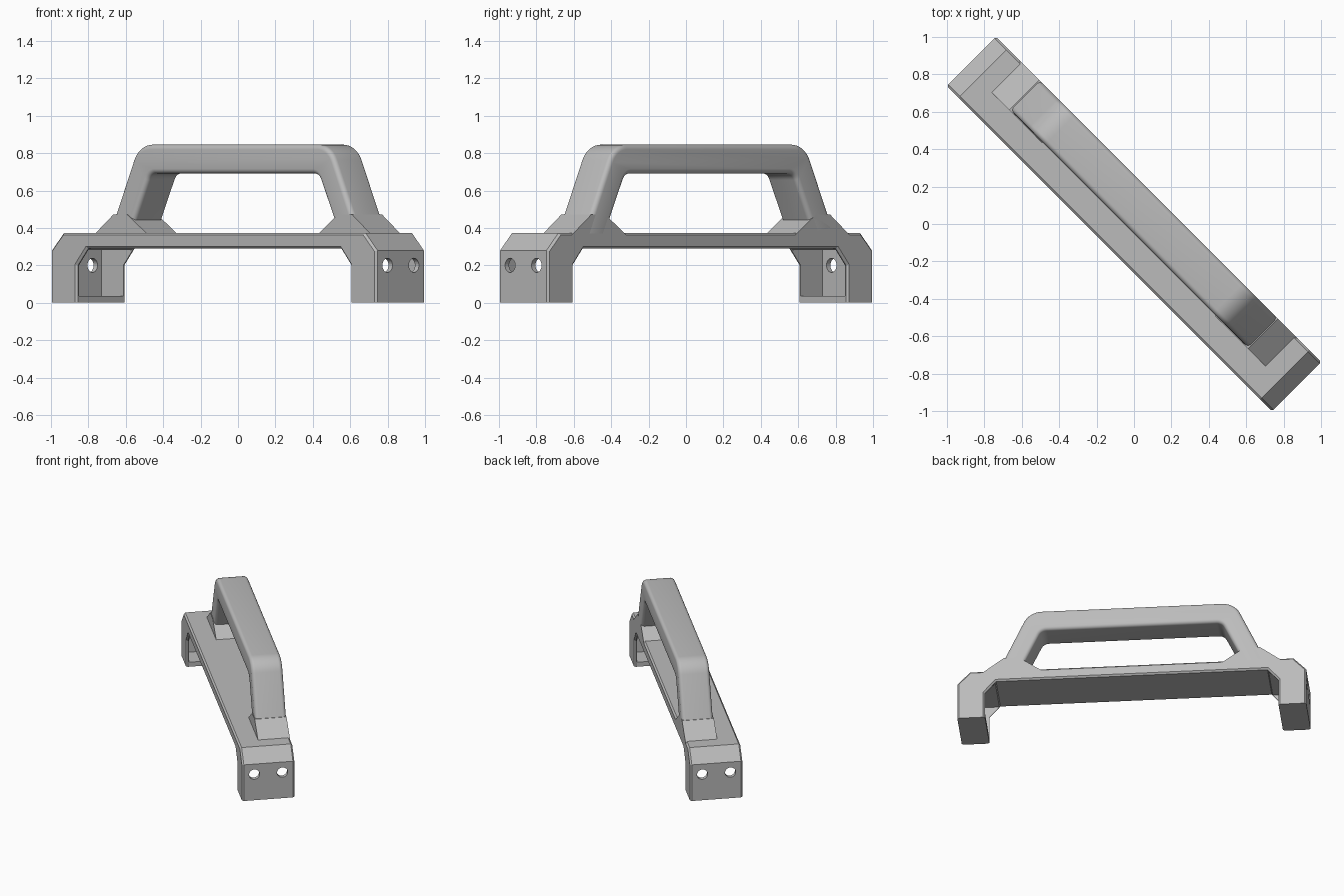
import bpy, bmesh, math
from mathutils import Vector, Matrix

if "Cube" in bpy.data.objects:
    bpy.data.objects.remove(bpy.data.objects["Cube"])

TURN = Matrix.Rotation(math.radians(-45), 4, 'Z')
W = 0.187                      # half width of the base
grey = bpy.data.materials.new("grey plastic")
grey.diffuse_color = (0.5, 0.5, 0.5, 1)
grey.use_nodes = True
grey.node_tree.nodes["Principled BSDF"].inputs["Base Color"].default_value = grey.diffuse_color


def mirrored(half):
    """Close a profile given for its right half."""
    return half + [(-x, z, *r) for x, z, *r in reversed(half)]


def rounded(points, steps=8):
    """Replace corners that carry a radius with arcs."""
    out = []
    for i, p in enumerate(points):
        c = Vector(p[:2])
        if len(p) < 3:
            out.append(c)
            continue
        a = (Vector(points[i - 1][:2]) - c).normalized()
        b = (Vector(points[(i + 1) % len(points)][:2]) - c).normalized()
        half = a.angle(b) / 2
        centre = c + (a + b).normalized() * p[2] / math.sin(half)
        s = c + a * p[2] / math.tan(half) - centre
        e = c + b * p[2] / math.tan(half) - centre
        for k in range(steps + 1):
            d = s.normalized().slerp(e.normalized(), k / steps)
            out.append(centre + d * p[2])
    return out


def extrude(name, profile, y0, y1, bevel=0.0, segments=1, keep_below=0.001):
    """Extrude an x-z profile along y, bevelling the rims above a height."""
    bm = bmesh.new()
    face = bm.faces.new([bm.verts.new((p[0], y0, p[1])) for p in profile])
    ext = bmesh.ops.extrude_face_region(bm, geom=[face])
    new = [v for v in ext['geom'] if isinstance(v, bmesh.types.BMVert)]
    bmesh.ops.translate(bm, verts=new, vec=(0, y1 - y0, 0))
    bmesh.ops.recalc_face_normals(bm, faces=bm.faces)
    if bevel:
        rim = [e for e in bm.edges if abs(e.verts[0].co.y - e.verts[1].co.y) < 1e-5
               and max(v.co.z for v in e.verts) > keep_below]
        bmesh.ops.bevel(bm, geom=rim, offset=bevel, segments=segments,
                        profile=0.5, affect='EDGES')
    return finish(name, bm)


def finish(name, bm):
    me = bpy.data.meshes.new(name)
    bm.to_mesh(me)
    bm.free()
    me.materials.append(grey)
    ob = bpy.data.objects.new(name, me)
    bpy.context.collection.objects.link(ob)
    ob.matrix_world = TURN
    return ob


def cut(target, cutter):
    m = target.modifiers.new("cut", 'BOOLEAN')
    m.operation, m.solver, m.object = 'DIFFERENCE', 'EXACT', cutter
    cutter.hide_render = True
    cutter.hide_set(True)


# Bridge-shaped base with chamfered shoulders
base = extrude("base", mirrored([(0.957, 0.29), (1.035, 0.2), (1.035, 0), (1.23, 0),
                                 (1.23, 0.28), (1.14, 0.373)]), -W, W, 0.012)

# Hollow pockets inside both legs, and two screw holes in each end wall
for side, s in (("right", 1), ("left", -1)):
    pocket = extrude(side + "_pocket_cutter", [(s * 0.8, 0.035), (s * 1.2, 0.035),
                     (s * 1.2, 0.282), (s * 0.8, 0.282)], -0.168, 0.168)
    cut(base, pocket)
    for y in (-0.1, 0.1):
        bm = bmesh.new()
        bmesh.ops.create_cone(bm, cap_ends=True, segments=32, radius1=0.038, radius2=0.038,
                              depth=0.16, matrix=Matrix.Translation((s * 1.23, y, 0.2))
                              @ Matrix.Rotation(math.pi / 2, 4, 'Y'))
        cut(base, finish(side + "_hole_cutter", bm))

# Rounded grip, set flush with the back of the base
grip = extrude("grip", rounded(mirrored([(0.636, 0.69, 0.06), (0.788, 0.37), (0.945, 0.37),
                                         (0.725, 0.845, 0.14)])), -0.036, W, 0.026, 5, 0.38)
for f in grip.data.polygons:
    f.use_smooth = True

# Sloped feet that join the grip to the base
for side, s in (("right", 1), ("left", -1)):
    extrude(side + "_foot", [(s * x, z) for x, z in
            ((0.63, 0.355), (0.765, 0.45), (0.80, 0.472), (0.902, 0.472), (1.06, 0.355))],
            -0.04, W)

# Smooth shading on the grip with sharp creases kept
bpy.ops.object.select_all(action='DESELECT')
grip.select_set(True)
bpy.context.view_layer.objects.active = grip
bpy.ops.object.shade_smooth_by_angle(angle=math.radians(35))
